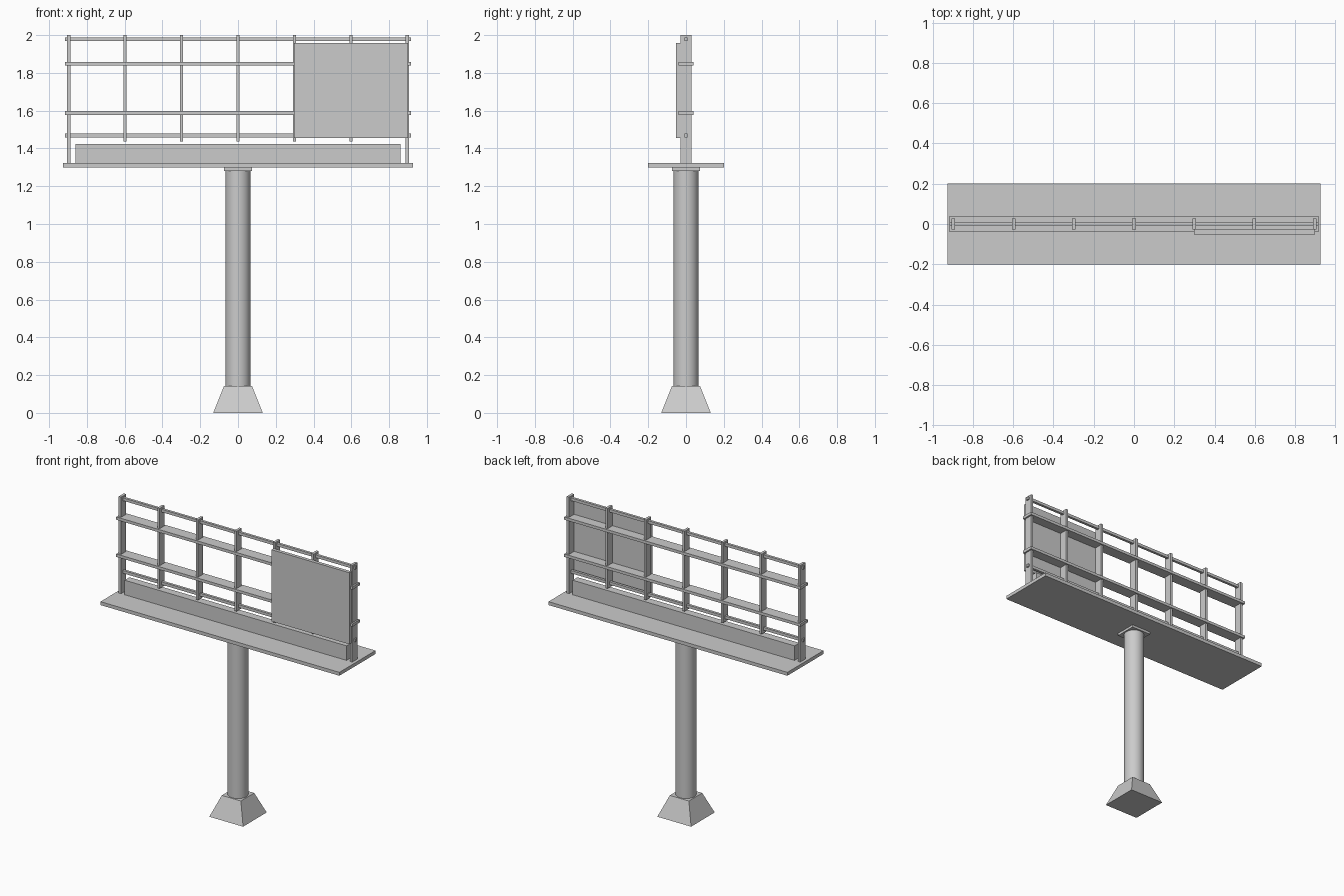
import bpy, bmesh

cube = bpy.data.objects.get("Cube")
if cube:
    bpy.data.objects.remove(cube, do_unlink=True)

grey = bpy.data.materials.new("plain_grey")
grey.use_nodes = True
grey.diffuse_color = (0.6, 0.6, 0.6, 1)
grey.node_tree.nodes["Principled BSDF"].inputs["Base Color"].default_value = (0.6, 0.6, 0.6, 1)


def finish(name, bm):
    mesh = bpy.data.meshes.new(name)
    bmesh.ops.recalc_face_normals(bm, faces=bm.faces)
    bm.to_mesh(mesh)
    bm.free()
    mesh.materials.append(grey)
    obj = bpy.data.objects.new(name, mesh)
    bpy.context.collection.objects.link(obj)
    return obj


def box(name, x, y, z, taper=1.0):
    """Box from (min, max) ranges; taper scales the top about the origin."""
    bm = bmesh.new()
    bmesh.ops.create_cube(bm, size=1)
    for v in bm.verts:
        s = taper if v.co.z > 0 else 1.0
        v.co = (x[v.co.x > 0] * s, y[v.co.y > 0] * s, z[v.co.z > 0])
    return finish(name, bm)


def sym(half):
    return (-half, half)


# Footing, pole and collar
box("footing", sym(0.131), sym(0.131), (0, 0.143), taper=0.565)
bm = bmesh.new()
bmesh.ops.create_cone(bm, cap_ends=True, segments=32, radius1=0.066, radius2=0.066, depth=1.14)
bmesh.ops.translate(bm, verts=bm.verts, vec=(0, 0, 0.713))
pole = finish("pole", bm)
bpy.context.view_layer.objects.active = pole
pole.select_set(True)
bpy.ops.object.shade_smooth_by_angle()
box("collar", sym(0.075), sym(0.075), (1.281, 1.298))

# Walkway deck and the long beam on it
box("deck", sym(0.927), sym(0.2), (1.298, 1.322))
box("beam", sym(0.861), sym(0.027), (1.322, 1.424))

# Uprights: the outer pair stands on the deck
for i in range(7):
    x = (i - 3) * 0.299
    bottom = 1.322 if i in (0, 6) else 1.438
    box(f"upright_{i + 1}", (x - 0.009, x + 0.009), sym(0.028), (bottom, 2.0))

# Rails: thin at top and bottom, wide in between
for name, z, half in (("top_rail", 1.978, 0.009), ("upper_wide_rail", 1.848, 0.04),
                      ("lower_wide_rail", 1.588, 0.04), ("bottom_rail", 1.469, 0.009)):
    box(name, sym(0.917), sym(half), (z - 0.01, z + 0.01))

# Single board panel on the front
box("board_panel", (0.297, 0.9), (-0.052, -0.028), (1.455, 1.957))
